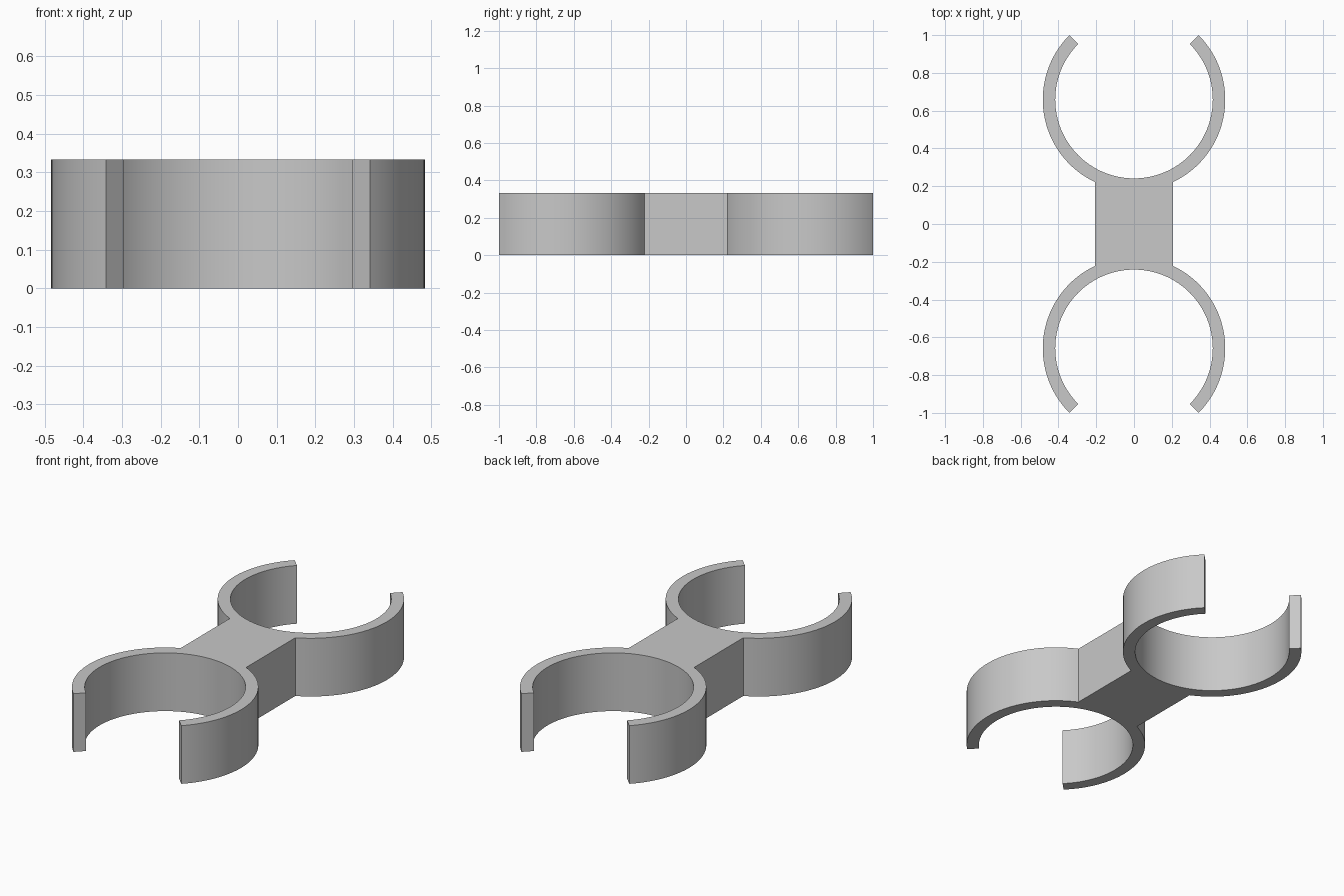
import bpy
import bmesh
from math import acos, cos, sin, pi, radians

cube = bpy.data.objects.get("Cube")
if cube:
    bpy.data.objects.remove(cube, do_unlink=True)

HEIGHT = 0.333
R_OUT, R_IN = 0.483, 0.417      # ring radii
RING_Y = 0.6585                 # ring centre distance from the middle
BAR_HALF = 0.207                # half width of the joining bar
OPENING = radians(45)           # angle at which each ring ends
STEPS = 48

# Single grey plastic
grey = bpy.data.materials.new("grey_plastic")
grey.use_nodes = True
colour = (0.58, 0.58, 0.58, 1)
grey.diffuse_color = colour
grey.node_tree.nodes["Principled BSDF"].inputs["Base Color"].default_value = colour


def arc(radius, start, end, steps):
    angles = [start + (end - start) * i / steps for i in range(steps + 1)]
    return [(radius * cos(a), RING_Y + radius * sin(a)) for a in angles]


# Quarter outline: inner arc from the middle to the tip, outer arc back to the bar
quarter = arc(R_IN, -pi / 2, OPENING, STEPS)
quarter += arc(R_OUT, OPENING, -acos(BAR_HALF / R_OUT), STEPS)

# Mirror the quarter into the closed outline, sharing points on the centre line
right = quarter + [(x, -y) for x, y in reversed(quarter)]
outline = right + [(-x, y) for x, y in reversed(right[1:-1])]

# Extrude the outline into the two-ring clip
bm = bmesh.new()
base = bm.faces.new([bm.verts.new((x, y, 0)) for x, y in outline])
result = bmesh.ops.extrude_face_region(bm, geom=[base], use_keep_orig=True)
top_verts = [g for g in result["geom"] if isinstance(g, bmesh.types.BMVert)]
bmesh.ops.translate(bm, verts=top_verts, vec=(0, 0, HEIGHT))
bmesh.ops.recalc_face_normals(bm, faces=bm.faces)

mesh = bpy.data.meshes.new("double_ring_clip")
bm.to_mesh(mesh)
bm.free()
mesh.materials.append(grey)
clip = bpy.data.objects.new("double_ring_clip", mesh)
bpy.context.collection.objects.link(clip)

# Smooth rings with crisp rims
bpy.ops.object.select_all(action="DESELECT")
clip.select_set(True)
bpy.context.view_layer.objects.active = clip
bpy.ops.object.shade_smooth_by_angle(angle=radians(30))
